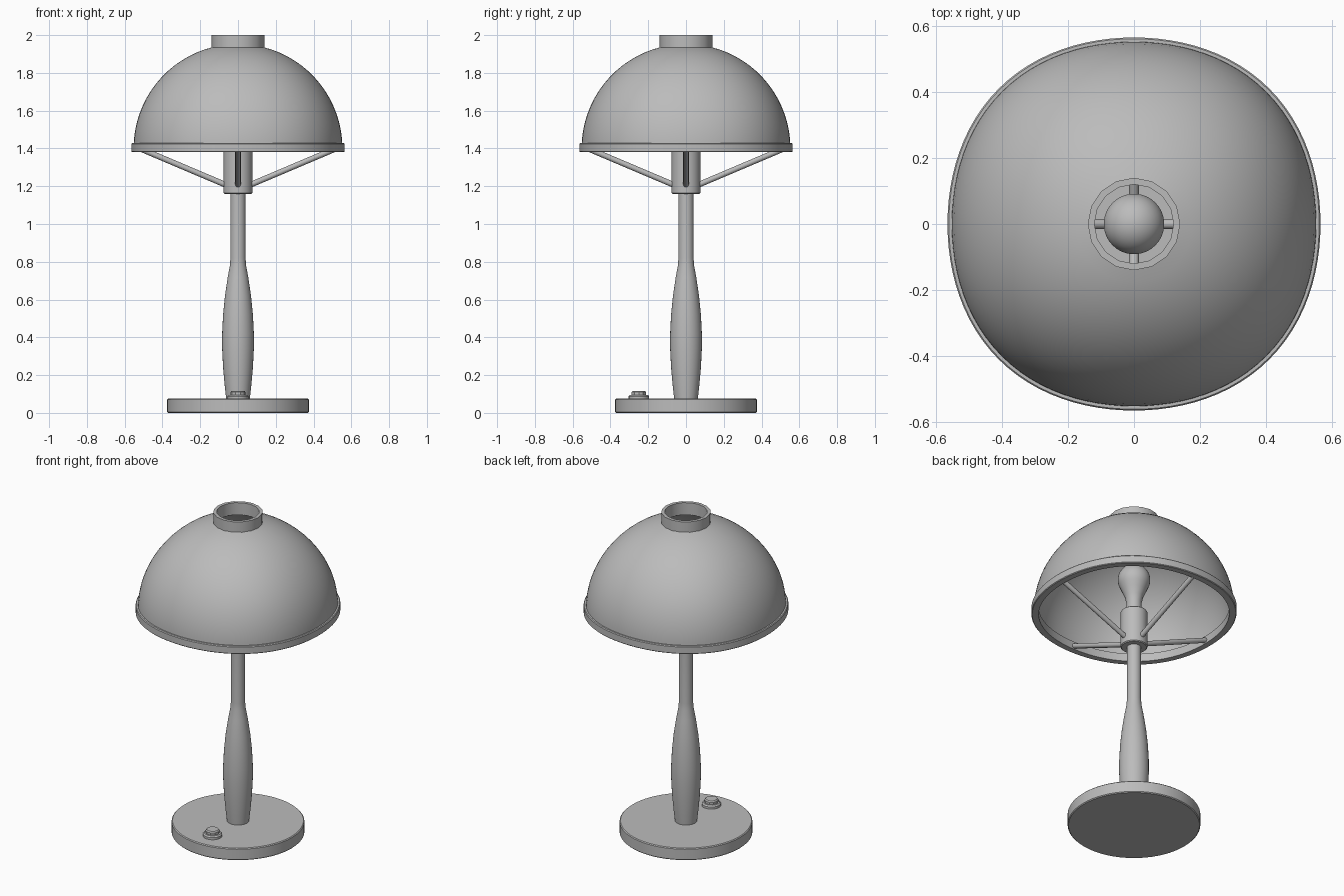
import bpy, bmesh, math
from mathutils import Vector

cube = bpy.data.objects.get("Cube")
if cube:
    bpy.data.objects.remove(cube)

grey = bpy.data.materials.new("satin grey")
grey.use_nodes = True
grey.diffuse_color = (0.5, 0.5, 0.5, 1)
grey.node_tree.nodes["Principled BSDF"].inputs["Base Color"].default_value = grey.diffuse_color


def finish(name, bm, angle=35):
    """Turn a bmesh into a smooth-shaded object with sharp edges kept."""
    bmesh.ops.recalc_face_normals(bm, faces=bm.faces)
    mesh = bpy.data.meshes.new(name)
    bm.to_mesh(mesh)
    bm.free()
    obj = bpy.data.objects.new(name, mesh)
    bpy.context.collection.objects.link(obj)
    mesh.materials.append(grey)
    bpy.ops.object.select_all(action='DESELECT')
    obj.select_set(True)
    bpy.context.view_layer.objects.active = obj
    bpy.ops.object.shade_smooth_by_angle(angle=math.radians(angle))
    return obj


def lathe(name, profile, sides=48, centre=(0, 0), closed=False, square=0.0):
    """Spin (radius, z) points; 'square' swells the diagonals of wide rings."""
    bm = bmesh.new()
    rings = []
    for r, z in profile:
        ring = []
        for i in range(sides):
            a = math.tau * i / sides
            swell = r * (1 + square * min(1, r / 0.5) * (1 - math.cos(4 * a)))
            ring.append(bm.verts.new((centre[0] + swell * math.cos(a),
                                      centre[1] + swell * math.sin(a), z)))
        rings.append(ring)
    pairs = list(zip(rings, rings[1:]))
    if closed:
        pairs.append((rings[-1], rings[0]))
    else:
        bm.faces.new(rings[0])
        bm.faces.new(rings[-1])
    for low, high in pairs:
        for i in range(sides):
            j = (i + 1) % sides
            bm.faces.new((low[i], low[j], high[j], high[i]))
    return finish(name, bm)


def rod(name, start, end, radius, sides=12):
    """Straight round bar between two points."""
    start, end = Vector(start), Vector(end)
    bm = bmesh.new()
    bmesh.ops.create_cone(bm, cap_ends=True, segments=sides, radius1=radius,
                          radius2=radius, depth=(end - start).length)
    turn = (end - start).to_track_quat('Z', 'Y').to_matrix()
    bmesh.ops.rotate(bm, matrix=turn, verts=bm.verts)
    bmesh.ops.translate(bm, vec=(start + end) / 2, verts=bm.verts)
    return finish(name, bm)


# Base and switch
lathe("base", [(0.37, 0), (0.375, 0.005), (0.375, 0.07), (0.37, 0.075)], 64)
lathe("switch_ring", [(0.055, 0.07), (0.055, 0.088), (0.048, 0.096)], 16, (0, -0.25))
lathe("switch_button", [(0.04, 0.09), (0.04, 0.11), (0.034, 0.117)], 10, (0, -0.25))

# Swelling handle that narrows into the stem
lathe("stem", [(0.062, 0.07), (0.07, 0.14), (0.079, 0.24), (0.084, 0.34),
               (0.084, 0.42), (0.079, 0.52), (0.069, 0.62), (0.054, 0.72),
               (0.043, 0.78), (0.04, 0.82), (0.04, 1.17)], 32)

# Lamp socket and bulb
lathe("socket", [(0.071, 1.16), (0.076, 1.165), (0.076, 1.385), (0.071, 1.39)], 32)
bulb_r, bulb_z = 0.092, 1.6
bulb = [(0.042, 1.37), (0.043, 1.45), (0.052, 1.49), (0.07, 1.53)]
bulb += [(bulb_r * math.cos(math.radians(t)), bulb_z + bulb_r * math.sin(math.radians(t)))
         for t in range(-25, 90, 10)]
lathe("bulb", bulb, 32)

# Four arms carrying the shade
for i, side in enumerate(("left", "back", "right", "front")):
    c, s = math.cos(i * math.pi / 2), math.sin(i * math.pi / 2)
    rod(side + "_arm", (0.06 * c, 0.06 * s, 1.205), (0.525 * c, 0.525 * s, 1.402), 0.015)

# Hollow dome shade with an open top
def dome_arc(radius, opening):
    top = math.acos(opening / radius)
    return [(radius * math.cos(top * k / 16), 1.4 + radius * math.sin(top * k / 16))
            for k in range(17)]

lathe("shade", dome_arc(0.553, 0.13) + dome_arc(0.535, 0.125)[::-1],
      96, closed=True, square=0.013)
lathe("shade_rim", [(0.525, 1.38), (0.561, 1.38), (0.565, 1.384), (0.565, 1.424),
                    (0.561, 1.429), (0.525, 1.429)], 96, closed=True, square=0.013)
lathe("top_collar", [(0.12, 1.925), (0.14, 1.925), (0.14, 2.0), (0.12, 2.0)],
      16, closed=True)
